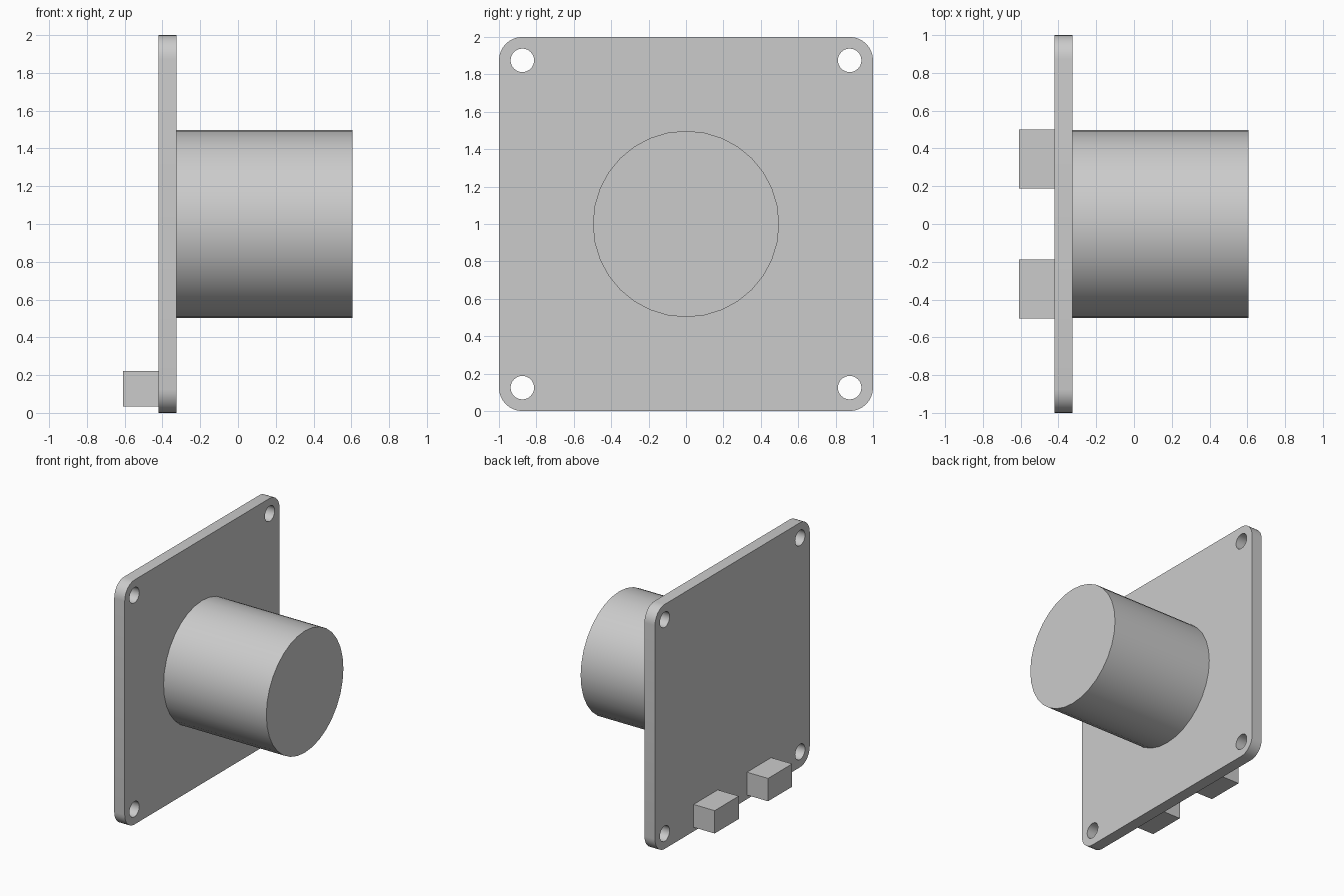
import bpy, bmesh
from math import sin, cos, pi, radians
from mathutils import Matrix, Vector

cube = bpy.data.objects.get("Cube")
if cube:
    bpy.data.objects.remove(cube, do_unlink=True)

# Single grey material
GREY = (0.6, 0.6, 0.6, 1)
grey = bpy.data.materials.new("light grey")
grey.use_nodes = True
grey.diffuse_color = GREY
grey.node_tree.nodes["Principled BSDF"].inputs["Base Color"].default_value = GREY

MID_Z = 1.0
PLATE_BACK, PLATE_FRONT = -0.42, -0.325
BARREL_END, BLOCK_END = 0.605, -0.61
CORNER = 0.125
CORNERS = [(1, 1), (-1, 1), (-1, -1), (1, -1)]


def finish(name, bm, smooth=False):
    bmesh.ops.recalc_face_normals(bm, faces=bm.faces)
    mesh = bpy.data.meshes.new(name)
    bm.to_mesh(mesh)
    bm.free()
    mesh.materials.append(grey)
    obj = bpy.data.objects.new(name, mesh)
    bpy.context.collection.objects.link(obj)
    if smooth:
        bpy.ops.object.select_all(action='DESELECT')
        obj.select_set(True)
        bpy.context.view_layer.objects.active = obj
        bpy.ops.object.shade_smooth_by_angle(angle=radians(30))
    return obj


def arc(cy, cz, radius, start, sweep, steps):
    angles = [start + sweep * i / steps for i in range(steps + 1)]
    return [(cy + radius * cos(a), cz + radius * sin(a)) for a in angles]


def add_loop(bm, points):
    verts = [bm.verts.new((PLATE_BACK, y, z + MID_Z)) for y, z in points]
    return [bm.edges.new((v, verts[i - 1])) for i, v in enumerate(verts)]


# Mounting plate: rounded square with a screw hole in each corner
bm = bmesh.new()
inset = 1 - CORNER
outline = []
for i, (sy, sz) in enumerate(CORNERS):
    outline += arc(sy * inset, sz * inset, CORNER, i * pi / 2, pi / 2, 8)
edges = add_loop(bm, outline)
for sy, sz in CORNERS:
    edges += add_loop(bm, arc(sy * inset, sz * inset, 0.063, 0, 2 * pi, 24)[:-1])
bmesh.ops.triangle_fill(bm, edges=edges, use_beauty=True, normal=(1, 0, 0))
sheet = bmesh.ops.extrude_face_region(bm, geom=bm.faces[:], use_keep_orig=True)
front = [g for g in sheet["geom"] if isinstance(g, bmesh.types.BMVert)]
bmesh.ops.translate(bm, verts=front, vec=Vector((PLATE_FRONT - PLATE_BACK, 0, 0)))
finish("mounting_plate", bm, smooth=True)

# Solid barrel standing out from the plate
bm = bmesh.new()
place = Matrix.Translation(((PLATE_FRONT + BARREL_END) / 2, 0, MID_Z)) @ Matrix.Rotation(pi / 2, 4, 'Y')
bmesh.ops.create_cone(bm, cap_ends=True, segments=32, radius1=0.498, radius2=0.498,
                      depth=BARREL_END - PLATE_FRONT, matrix=place)
finish("barrel", bm, smooth=True)

# Pair of connector blocks on the back of the plate
for side, sign in (("left", 1), ("right", -1)):
    bm = bmesh.new()
    place = Matrix.Translation(((BLOCK_END + PLATE_BACK) / 2, sign * 0.345, 0.127))
    size = Matrix.Diagonal((PLATE_BACK - BLOCK_END, 0.312, 0.187, 1))
    bmesh.ops.create_cube(bm, size=1, matrix=place @ size)
    finish("connector_block_" + side, bm)
